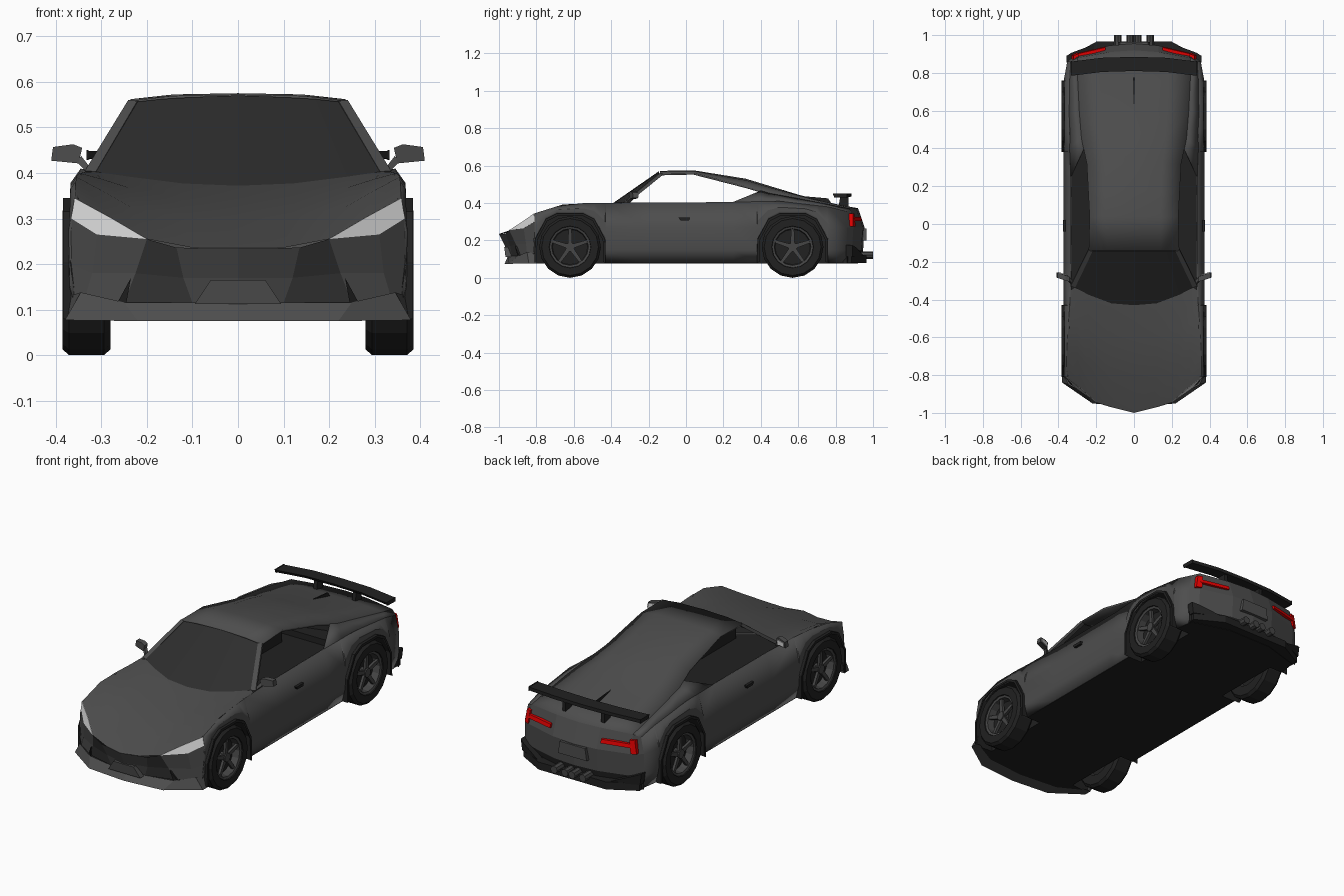
import bpy, bmesh, math
from mathutils import Vector

if "Cube" in bpy.data.objects:
    bpy.data.objects.remove(bpy.data.objects["Cube"])


def material(name, r, g, b):
    m = bpy.data.materials.new(name)
    m.diffuse_color = (r, g, b, 1)
    m.use_nodes = True
    m.node_tree.nodes["Principled BSDF"].inputs["Base Color"].default_value = m.diffuse_color
    return m


BODY = material("body grey", .075, .075, .075)
INTAKE = material("intake grey", .04, .04, .04)
GLASS = material("dark glass", .026, .026, .026)
BLACK = material("black trim", .015, .015, .015)
RIM = material("rim grey", .06, .06, .06)
WHITE = material("lamp white", .7, .7, .7)
RED = material("lamp red", .75, .0, .0)


def finish(name, bm, mats, mirror=True, thick=0, smooth=0):
    me = bpy.data.meshes.new(name)
    bm.to_mesh(me)
    bm.free()
    for m in mats:
        me.materials.append(m)
    if smooth:
        me.shade_smooth()
        me.set_sharp_from_angle(angle=math.radians(smooth))
    ob = bpy.data.objects.new(name, me)
    bpy.context.collection.objects.link(ob)
    if mirror:
        ob.modifiers.new("mirror", 'MIRROR')
    if thick:
        s = ob.modifiers.new("thickness", 'SOLIDIFY')
        s.thickness, s.offset = thick, -1
    return ob


def loft(name, rows, mats, rule=None, thick=0, smooth=0, closed=False, flip=False):
    """Skin a grid of points; faces are turned away from the car's middle."""
    bm = bmesh.new()
    vs = [[bm.verts.new(p) for p in r] for r in rows]
    if closed:
        vs.append(vs[0])
    for i in range(len(vs) - 1):
        for j in range(len(vs[0]) - 1):
            f = bm.faces.new((vs[i][j], vs[i][j + 1], vs[i + 1][j + 1], vs[i + 1][j]))
            if rule:
                f.material_index = rule(i, j)
    bmesh.ops.remove_doubles(bm, verts=bm.verts, dist=.0005)
    bmesh.ops.recalc_face_normals(bm, faces=bm.faces)
    bm.normal_update()
    ref = Vector((0, 0, .2))
    out = sum(f.normal.dot(f.calc_center_median() - ref) * f.calc_area() for f in bm.faces)
    if not closed and (out < 0) != flip:
        bmesh.ops.reverse_faces(bm, faces=bm.faces)
    return finish(name, bm, mats, True, thick, smooth)


def slab(name, pts, depth, mat, mirror=True):
    """Extrude a polygon along a vector."""
    bm = bmesh.new()
    a = [bm.verts.new(p) for p in pts]
    b = [bm.verts.new(Vector(p) + Vector(depth)) for p in pts]
    n = len(pts)
    bm.faces.new(a)
    bm.faces.new(b[::-1])
    for i in range(n):
        bm.faces.new((a[i], b[i], b[(i + 1) % n], a[(i + 1) % n]))
    bmesh.ops.recalc_face_normals(bm, faces=bm.faces)
    return finish(name, bm, [mat], mirror)


def lerp(table, t):
    """Piecewise linear lookup in (key, value...) rows."""
    if t <= table[0][0]:
        return table[0][1:]
    for a, b in zip(table, table[1:]):
        if t <= b[0]:
            k = (t - a[0]) / (b[0] - a[0])
            return tuple(u + (v - u) * k for u, v in zip(a[1:], b[1:]))
    return table[-1][1:]


# Guide curves: (y, x, z) of the shoulder and roof edge, (y, z) of the roof spine
SHOULDER = [(-.81, .358, .345), (-.64, .355, .398), (-.35, .335, .402), (.25, .335, .405),
            (.5, .345, .41), (.8, .34, .375), (.86, .335, .355)]
EDGE = [(-.14, .24, .558), (.04, .235, .562), (.32, .25, .49), (.45, .278, .452),
        (.6, .29, .425), (.8, .3, .385), (.88, .3, .37)]
SPINE = [(-.14, .572), (.04, .575), (.32, .53), (.6, .445), (.8, .395), (.87, .375)]
FLANK = [(.08, .352), (.15, .37), (.27, .372), (.35, .368)]
ARCH = [(-.19, -.085), (-.188, .04), (-.13, .15), (-.07, .18),
        (.07, .18), (.13, .15), (.188, .04), (.19, -.085)]
AXLES = {"front": -.62, "rear": .57}
HUB = .165


def sh(y):
    x, z = lerp(SHOULDER, y)
    return (x, y, z)


def edge(y):
    x, z = lerp(EDGE, y)
    return (x, y, z)


# Body sides, lower edge follows the wheel arches
stations = [(-.62 + a, HUB + b) for a, b in ARCH] + [(-.2, .08), (.1, .08), (.25, .08)]
stations += [(.57 + a, HUB + b) for a, b in ARCH] + [(.86, .08)]
rows = []
for y, low in stations:
    top = sh(y)
    zs = [max(.27, low + .5 * (top[2] - low)), max(.15, low + .01), low]
    taper = 1 - .5 * max(0, y - .76)
    rows.append([top] + [(lerp(FLANK, z)[0] * taper, y, z) for z in zs])
loft("body_side", rows, [BODY], thick=.008, smooth=20)

# Hood
nose = [(0, -1, .235), (.1, -.975, .236), (.2, -.945, .255), (.28, -.872, .302), sh(-.81)]
cowl = [(0, -.43, .372), (.12, -.42, .377), (.24, -.375, .392), (.315, -.335, .403)]
loft("hood", [
    nose,
    [(0, -.8, .3), (.12, -.79, .303), (.235, -.76, .325), (.3, -.7, .362), sh(-.66)],
    [(0, -.6, .345), (.125, -.59, .35), (.24, -.55, .368), (.3, -.52, .387), sh(-.52)],
    cowl + [sh(-.35)]], [BODY], smooth=25)

# Nose panel with darker slanted intakes
loft("front_bumper", [
    [(0, -1, .235), (.135, -.966, .236), (.2, -.945, .255), (.31, -.868, .265), (.365, -.81, .3)],
    [(0, -.968, .17), (.12, -.94, .17), (.225, -.91, .18), (.32, -.855, .18), (.37, -.81, .2)],
    [(0, -.95, .115), (.1, -.93, .115), (.25, -.89, .115), (.335, -.85, .13), (.366, -.81, .13)]],
    [BODY, INTAKE], rule=lambda i, j: int(j == 1))
slab("intake_fin", [(.235, -.915, .17), (.245, -.9, .115), (.265, -.89, .115)], (0, .015, 0), BLACK)
slab("bumper_plate", [(-.06, -.972, .165), (.06, -.972, .165), (.095, -.965, .112), (-.095, -.965, .112)],
     (0, .03, 0), BODY, False)
loft("front_lip", [
    [(0, -.952, .116), (.25, -.9, .116), (.345, -.85, .138), (.37, -.80, .13)],
    [(0, -.97, .075), (.22, -.95, .075), (.38, -.84, .077), (.38, -.8, .077)],
    [(0, -.9, .078), (.22, -.88, .078), (.33, -.82, .078), (.35, -.8, .078)]], [BODY])
slab("headlight", [(.2, -.946, .255), (.31, -.869, .265), (.366, -.81, .3), (.359, -.812, .345),
                   (.28, -.873, .302)], (-.002, .006, 0), WHITE)

# Windscreen and pillars
loft("windscreen", [cowl, [(0, -.145, .57), (.085, -.145, .567), (.17, -.145, .562),
                           (.222, -.145, .556)]], [GLASS])
slab("windscreen_pillar", [(.312, -.338, .403), (.336, -.33, .405), (.241, -.138, .56),
                           (.221, -.148, .558)], (-.004, .016, -.008), BODY)

# Roof running down into the fastback tail
tail_top = [(0, .92, .372), (.13, .91, .372), (.3, .88, .37)]
rows = []
for y in (-.14, .04, .18, .32, .45, .6, .8):
    x, _, z = edge(y)
    c = lerp(SPINE, y)[0]
    rows.append([(0, y, c), (x * .6, y, c - .2 * (c - z)), (x, y, z)])
loft("roof", rows + [tail_top], [BODY], thick=.01, smooth=25)
loft("rear_quarter", [[edge(a), sh(b)] for a, b in
                      ((.4, .25), (.45, .4), (.6, .58), (.8, .76), (.88, .86))],
     [BODY], thick=.008, smooth=25)

# Tail panel, black along the bottom
loft("tail", [tail_top + [sh(.86)]] +
     [[(0, .955 - d, z), (.13, .945 - d, z), (.31, .895 - d, z), (.353, .86, z)]
      for z, d in ((.27, 0), (.15, .008), (.08, .02))],
     [BODY, BLACK], rule=lambda i, j: int(i == 2))
slab("diffuser", [(-.34, .84, .08), (-.345, .885, .08), (-.2, .965, .08), (.2, .965, .08),
                  (.345, .885, .08), (.34, .84, .08)], (0, 0, .04), BLACK, False)
slab("diffuser_corner", [(.2, .92, .115), (.35, .855, .115), (.358, .855, .175), (.33, .872, .165)],
     (0, .035, 0), BLACK)
slab("rear_plate", [(-.085, .94, .2), (.085, .94, .2), (.075, .94, .265), (-.075, .94, .265)],
     (0, .024, 0), BODY, False)
slab("tail_light_bar", [(.15, .915, .325), (.31, .878, .325), (.31, .882, .305), (.15, .92, .305)],
     (0, .02, 0), RED)
slab("tail_light_end", [(.295, .875, .345), (.32, .867, .345), (.332, .868, .275), (.305, .882, .275)],
     (0, .025, 0), RED)

# Exhaust pipes
for i, x in enumerate((.021, .085)):
    ring = [(x + .02 * math.cos(math.tau * k / 8), .93, .122 + .02 * math.sin(math.tau * k / 8))
            for k in range(8)]
    slab("exhaust_pipe_%d" % i, ring, (0, .07, 0), RIM)

# Rear wing, struts and roof fin
loft("rear_wing", [[(x, y + a, z + b) for x, y, z in ((0, .81, .452), (.17, .805, .452), (.33, .785, .448))]
                   for a, b in ((0, 0), (.075, 0), (.075, -.018), (.01, -.016))], [BLACK], closed=True)
slab("wing_end", [(.328, .785, .45), (.328, .862, .45), (.328, .862, .428), (.328, .793, .43)],
     (.005, 0, 0), BLACK)
slab("wing_strut", [(.105, .815, .375), (.105, .87, .37), (.105, .87, .438), (.105, .825, .438)],
     (.02, 0, 0), BLACK)
slab("tail_fin", [(-.003, .59, .44), (-.003, .76, .425), (-.003, .78, .395), (-.003, .6, .43)],
     (.006, 0, 0), BLACK, False)

# Door mirrors and handles
slab("door_mirror", [(.342, -.305, .455), (.362, -.3, .463), (.406, -.285, .457), (.41, -.284, .427),
                     (.35, -.302, .421)], (.0, .028, 0), BODY)
slab("mirror_glass", [(.35, -.274, .452), (.4, -.258, .453), (.402, -.257, .431), (.354, -.273, .427)],
     (0, .004, 0), WHITE)
slab("mirror_stalk", [(.315, -.325, .4), (.33, -.32, .4), (.358, -.295, .428), (.344, -.3, .437)],
     (0, .02, 0), BODY)
slab("door_handle", [(.362, -.04, .322), (.362, .022, .322), (.362, .016, .307), (.362, -.03, .307)],
     (.014, 0, 0), BLACK)

# Floor with wheel notches
half = [(.22, -.9), (.34, -.815), (.27, -.81), (.27, -.43), (.352, -.43), (.352, .38),
        (.27, .38), (.27, .76), (.35, .76), (.335, .86), (.13, .92)]
slab("floor", [(x, y, .078) for x, y in half] + [(-x, y, .078) for x, y in half[::-1]],
     (0, 0, .01), BLACK, False)

for end, yc in AXLES.items():
    # Wheel well and flared arch edge
    loft(end + "_wheel_arch",
         [[(.27, yc, .08), (.27, yc + a, HUB + b), (.384, yc + a, HUB + b),
           (.384, yc + a * .93, HUB + b * .93)] for a, b in ARCH], [BLACK], flip=True)

    def ring(x, r, n=16):
        return [(x, yc + r * math.sin(math.tau * k / n), HUB - r * math.cos(math.tau * k / n))
                for k in range(n)]

    # Tyre and rim ring
    prof = [(.28, .1), (.28, .152), (.294, .165), (.371, .165), (.385, .152), (.385, .112), (.37, .108)]
    rows = list(zip(*[ring(x, r) for x, r in prof]))
    loft(end + "_tyre", rows, [BLACK], closed=True)
    prof = [(.37, .11), (.38, .11), (.376, .098), (.335, .094)]
    rows = list(zip(*[ring(x, r) for x, r in prof]))
    loft(end + "_rim", rows, [RIM], closed=True)
    slab(end + "_brake_disc", ring(.325, .1), (.012, 0, 0), BLACK)
    slab(end + "_hub", ring(.337, .024, 10), (.036, 0, 0), RIM)
    # Five tapered spokes
    for k in range(5):
        t = math.tau * k / 5
        u, v = (math.sin(t), math.cos(t)), (math.cos(t), -math.sin(t))
        pts = [(.352 + .05 * r, yc + r * u[0] + w * v[0], HUB + r * u[1] + w * v[1])
               for r, w in ((.012, -.012), (.1, -.008), (.1, .008), (.012, .012))]
        slab("%s_spoke_%d" % (end, k), pts, (.014, 0, 0), RIM)
